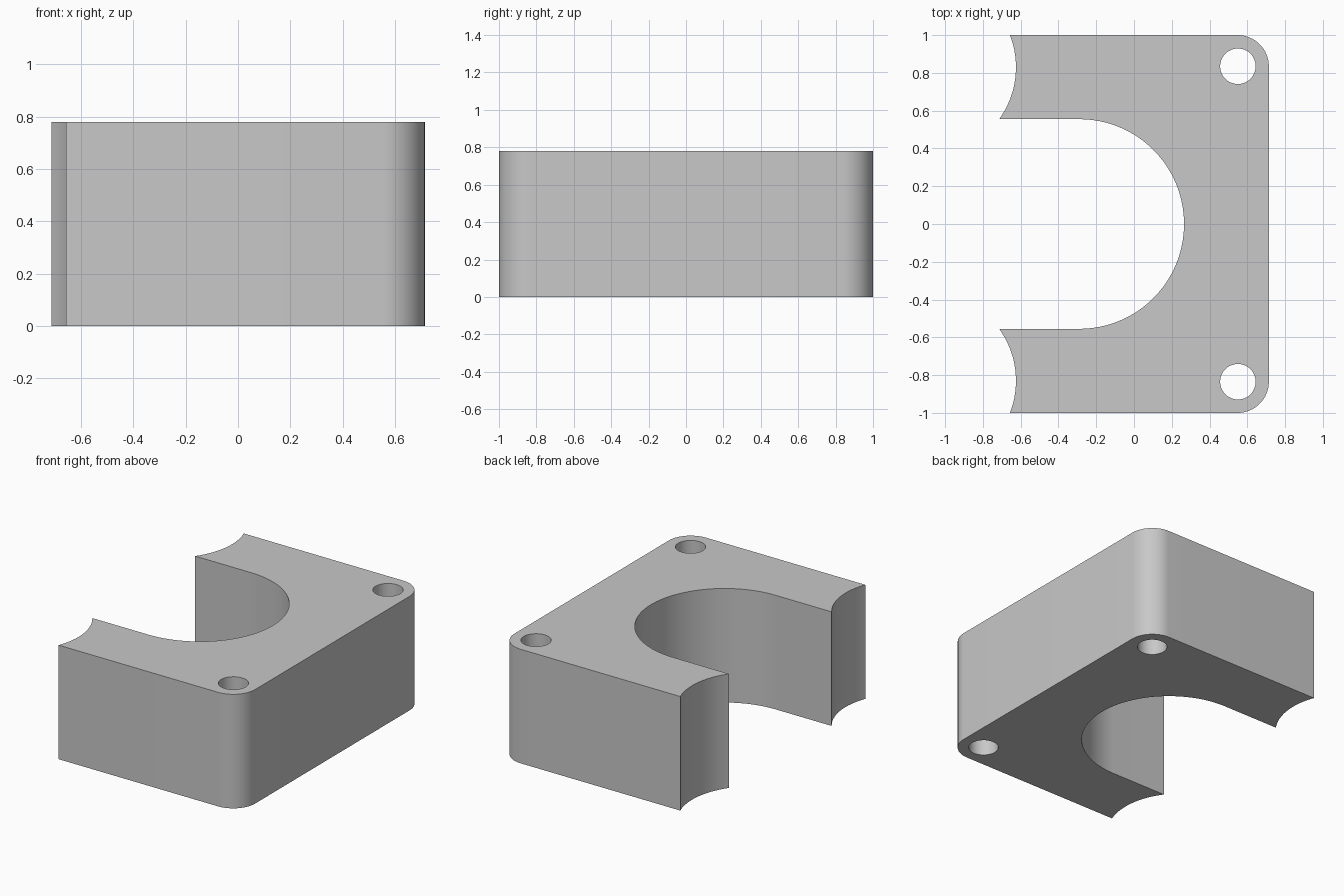
import bpy, bmesh
from math import sin, cos, pi, asin

cube = bpy.data.objects.get("Cube")
if cube:
    bpy.data.objects.remove(cube, do_unlink=True)

HEIGHT = 0.78
HALF_X, HALF_Y = 0.714, 1.0
CORNER_R = 0.165
HOLE_X, HOLE_Y, HOLE_R = 0.55, 0.835, 0.094
BORE_X, BORE_R = -0.29, 0.555
SCOOP_X, SCOOP_Y, SCOOP_R = -1.095, 0.83, 0.47


def arc(cx, cy, r, start, end, steps):
    return [(cx + r * cos(start + (end - start) * i / steps),
             cy + r * sin(start + (end - start) * i / steps))
            for i in range(steps + 1)]


# Upper half of the outline: bore quarter, scooped arm end, rounded corner
low = asin((BORE_R - SCOOP_Y) / SCOOP_R)
high = asin((HALF_Y - SCOOP_Y) / SCOOP_R)
half = arc(BORE_X, 0, BORE_R, 0, pi / 2, 32)
half += arc(SCOOP_X, SCOOP_Y, SCOOP_R, low, high, 20)
half += arc(HALF_X - CORNER_R, HALF_Y - CORNER_R, CORNER_R, pi / 2, 0, 16)

# Mirror to the other side, sharing the bore's middle point
outline = half + [(x, -y) for x, y in reversed(half[1:])]
holes = [arc(HOLE_X, side * HOLE_Y, HOLE_R, 0, 2 * pi, 48)[:-1] for side in (1, -1)]

# Fill the plan with its two bolt holes and extrude it upward
bm = bmesh.new()
edges = []
for loop in [outline] + holes:
    verts = [bm.verts.new((x, y, 0)) for x, y in loop]
    edges += [bm.edges.new((a, b)) for a, b in zip(verts, verts[1:] + verts[:1])]
bmesh.ops.triangle_fill(bm, edges=edges, use_beauty=True, use_dissolve=False)
base = list(bm.faces)
top = bmesh.ops.extrude_face_region(bm, geom=base, use_keep_orig=True)["geom"]
bmesh.ops.translate(bm, vec=(0, 0, HEIGHT),
                    verts=[v for v in top if isinstance(v, bmesh.types.BMVert)])
bmesh.ops.recalc_face_normals(bm, faces=bm.faces)
mesh = bpy.data.meshes.new("clamp_block")
bm.to_mesh(mesh)
bm.free()

block = bpy.data.objects.new("clamp_block", mesh)
bpy.context.collection.objects.link(block)

# Plain grey material
grey = bpy.data.materials.new("light_grey")
grey.use_nodes = True
colour = (0.58, 0.58, 0.58, 1)
grey.diffuse_color = colour
grey.node_tree.nodes["Principled BSDF"].inputs["Base Color"].default_value = colour
mesh.materials.append(grey)

# Smooth curved walls, keep the rims sharp
bpy.ops.object.select_all(action='DESELECT')
block.select_set(True)
bpy.context.view_layer.objects.active = block
bpy.ops.object.shade_smooth_by_angle(angle=pi / 6)
